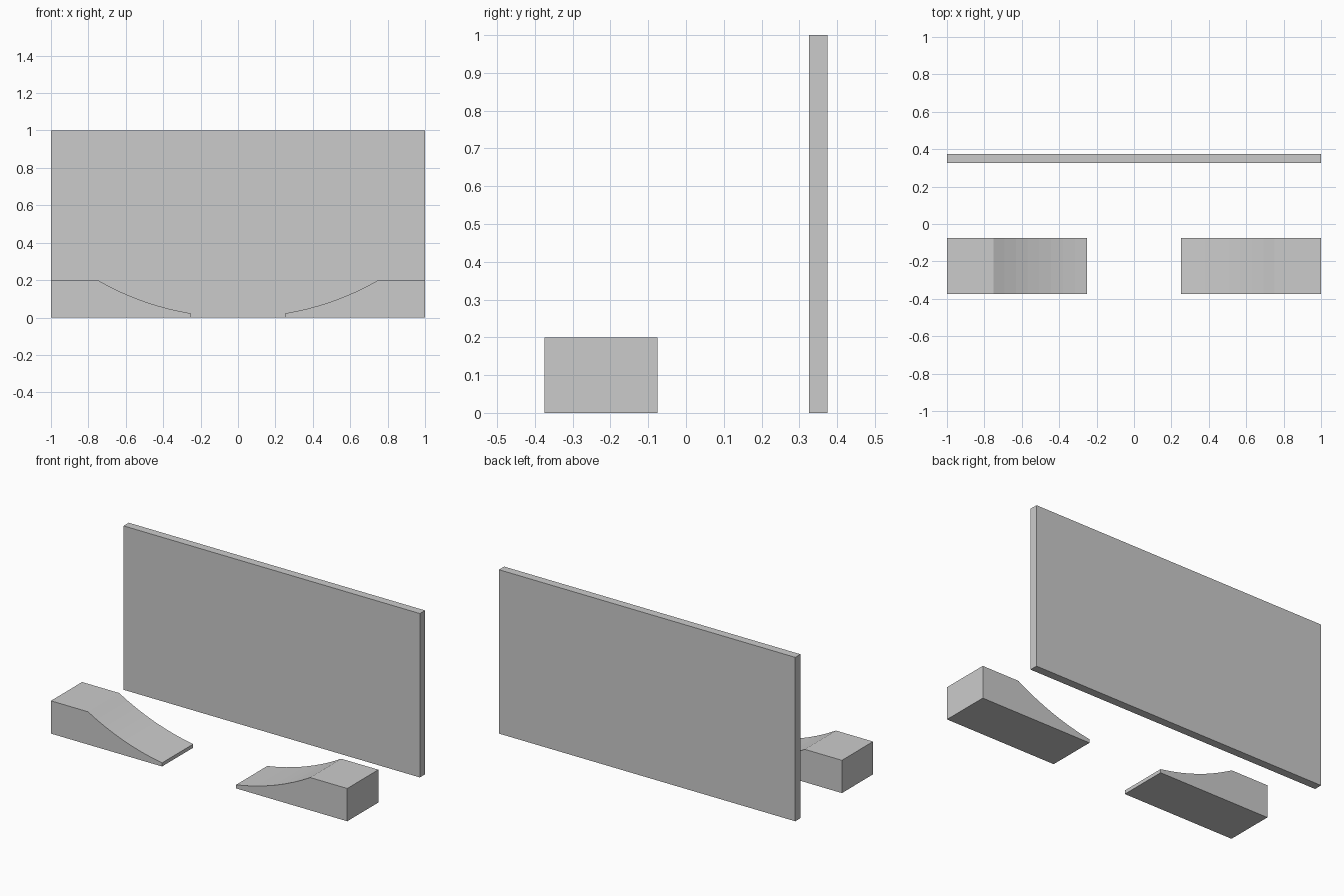
import bpy
import bmesh
from math import sin, cos, radians

cube = bpy.data.objects.get("Cube")
if cube:
    bpy.data.objects.remove(cube, do_unlink=True)

grey = bpy.data.materials.new("light_grey")
grey.use_nodes = True
colour = (0.6, 0.6, 0.6, 1)
grey.diffuse_color = colour
grey.node_tree.nodes["Principled BSDF"].inputs["Base Color"].default_value = colour


def extrude_profile(name, profile, y_front, y_back):
    """Solid made by sweeping an xz profile along y."""
    bm = bmesh.new()
    face = bm.faces.new([bm.verts.new((x, y_front, z)) for x, z in profile])
    swept = bmesh.ops.extrude_face_region(bm, geom=[face])["geom"]
    verts = [v for v in swept if isinstance(v, bmesh.types.BMVert)]
    bmesh.ops.translate(bm, verts=verts, vec=(0, y_back - y_front, 0))
    bmesh.ops.recalc_face_normals(bm, faces=bm.faces)
    mesh = bpy.data.meshes.new(name)
    bm.to_mesh(mesh)
    bm.free()
    mesh.materials.append(grey)
    obj = bpy.data.objects.new(name, mesh)
    bpy.context.collection.objects.link(obj)
    return obj


# Upright back wall
extrude_profile("back_wall", [(-1, 0), (1, 0), (1, 1), (-1, 1)], 0.325, 0.375)

# Concave ramp: flat deck, then a circular arc down to a thin lip
SEGMENTS = 8
top_angle, lip_angle = radians(30), radians(9.2)
radius = 0.5 / (sin(top_angle) - sin(lip_angle))
arc = []
for i in range(SEGMENTS + 1):
    a = top_angle + (lip_angle - top_angle) * i / SEGMENTS
    arc.append((0.75 - radius * (sin(top_angle) - sin(a)),
                0.2 - radius * (cos(a) - cos(top_angle))))
ramp = [(0.25, 0), (1, 0), (1, 0.2)] + arc

for side, name in ((1, "left_ramp"), (-1, "right_ramp")):
    extrude_profile(name, [(side * x, z) for x, z in ramp], -0.375, -0.075)
